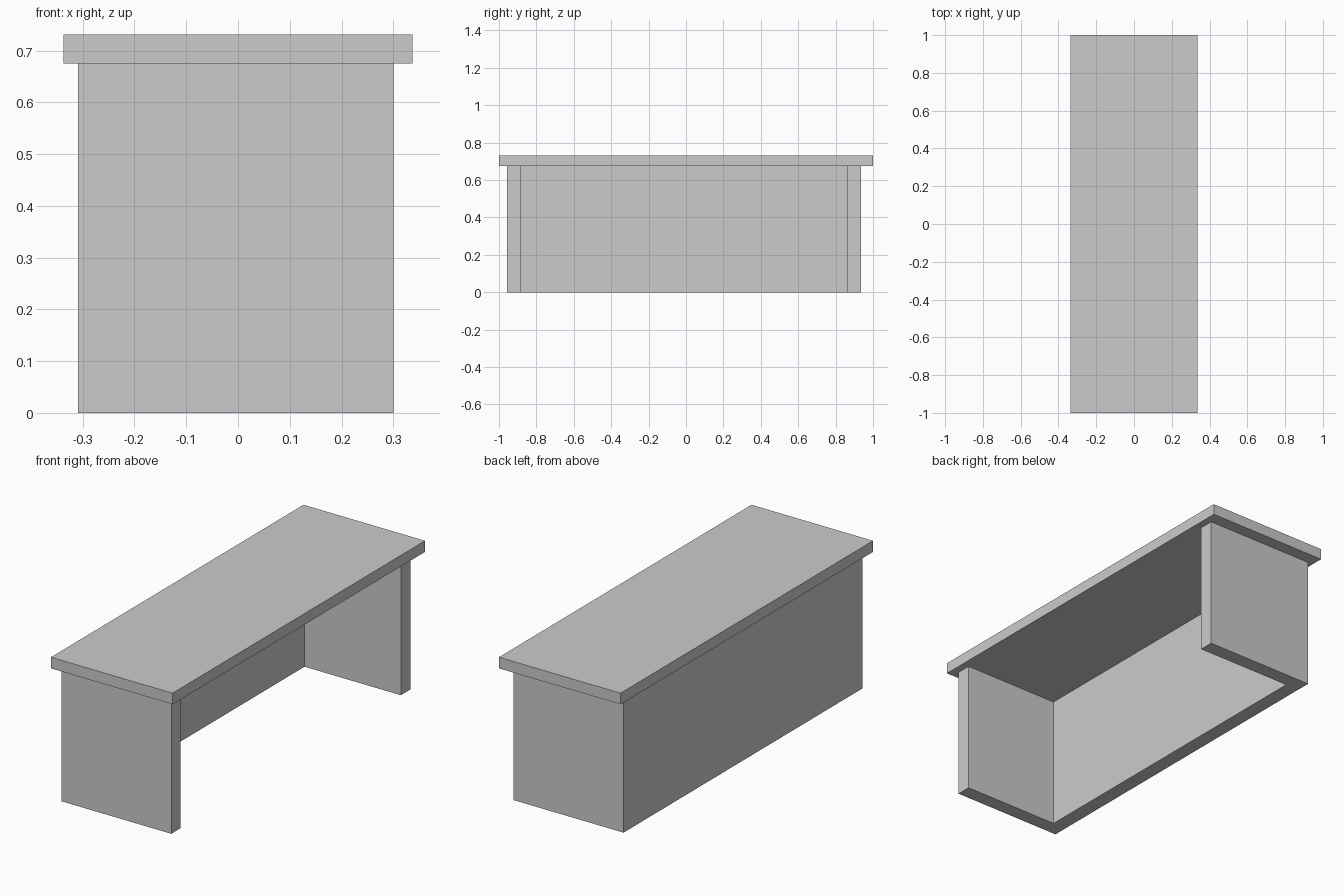
import bpy, bmesh

if "Cube" in bpy.data.objects:
    bpy.data.objects.remove(bpy.data.objects["Cube"])


def extrude(name, outline, z0, z1):
    """Solid prism from a counter-clockwise outline."""
    mesh = bpy.data.meshes.new(name)
    bm = bmesh.new()
    base = bm.faces.new([bm.verts.new((x, y, z0)) for x, y in outline])
    top = bmesh.ops.extrude_face_region(bm, geom=[base])["geom"]
    verts = [v for v in top if isinstance(v, bmesh.types.BMVert)]
    bmesh.ops.translate(bm, verts=verts, vec=(0, 0, z1 - z0))
    # extruding an open face keeps the base, so the solid is closed
    bmesh.ops.recalc_face_normals(bm, faces=bm.faces[:])
    bm.to_mesh(mesh)
    bm.free()
    obj = bpy.data.objects.new(name, mesh)
    bpy.context.collection.objects.link(obj)
    return obj


TOP_X, TOP_Y = 0.337, 1.0
HEIGHT, UNDERSIDE = 0.731, 0.675
BACK, FRONT = -0.309, 0.300
LEFT, RIGHT = -0.957, 0.936
T = 0.075  # panel thickness

# Overhanging slab
extrude("desk_top", [(-TOP_X, -TOP_Y), (TOP_X, -TOP_Y),
                     (TOP_X, TOP_Y), (-TOP_X, TOP_Y)], UNDERSIDE, HEIGHT)

# U-shaped base: two side panels joined by the long modesty panel
extrude("side_and_back_panels", [
    (BACK, LEFT), (FRONT, LEFT), (FRONT, LEFT + T), (BACK + T, LEFT + T),
    (BACK + T, RIGHT - T), (FRONT, RIGHT - T), (FRONT, RIGHT), (BACK, RIGHT),
], 0, UNDERSIDE)
